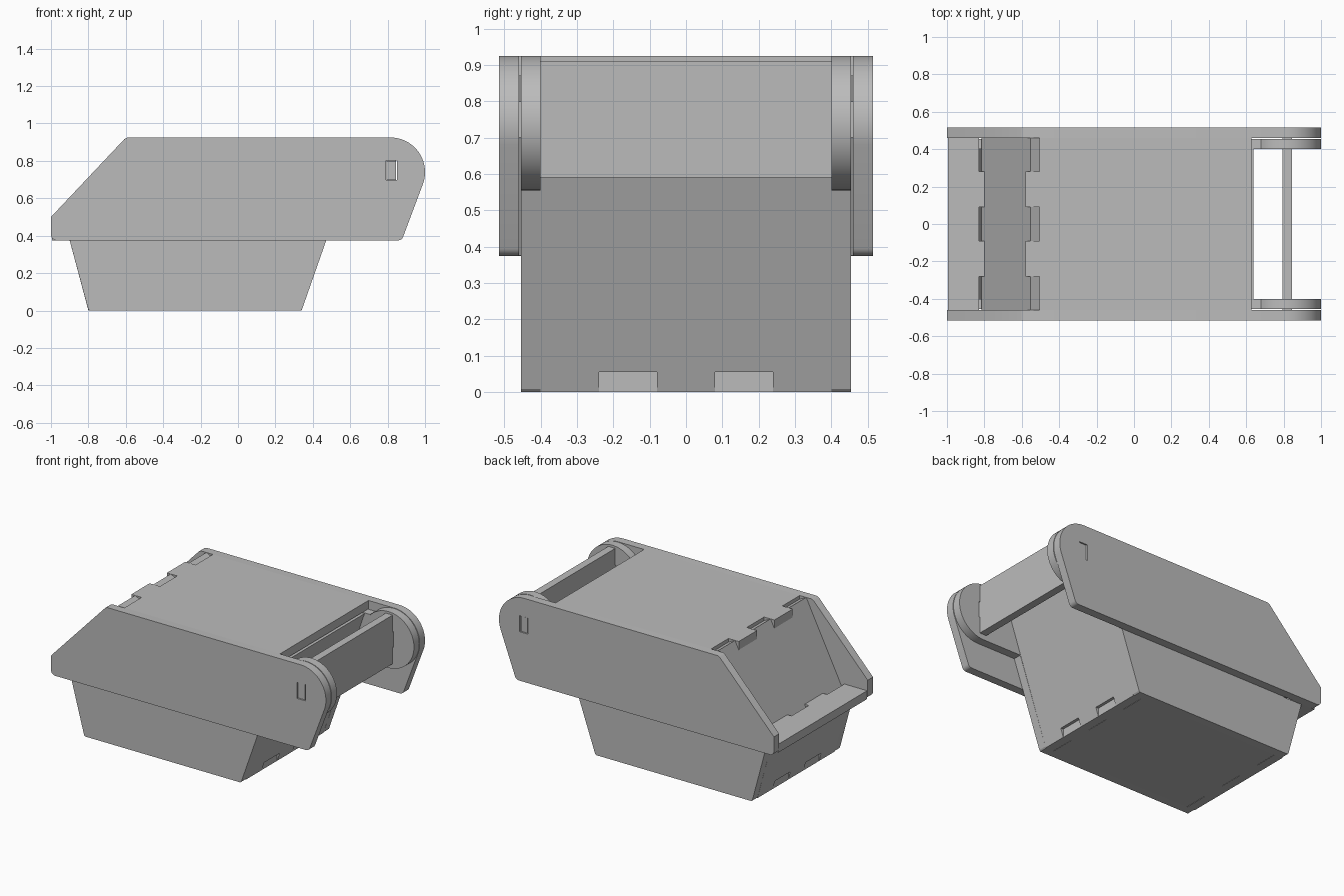
import bpy, bmesh
from math import cos, sin, radians
from mathutils import Vector

if "Cube" in bpy.data.objects:
    bpy.data.objects.remove(bpy.data.objects["Cube"], do_unlink=True)

T = 0.055            # sheet thickness
INNER, OUTER = 0.40, 0.46   # near faces of the two side layers

gray = bpy.data.materials.new("plain gray")
gray.use_nodes = True
color = (0.5, 0.5, 0.5, 1)
gray.diffuse_color = color
gray.node_tree.nodes["Principled BSDF"].inputs["Base Color"].default_value = color


def plate(name, outline, origin, u, v, w):
    """Sheet with a 2D outline in the u, v directions, extruded along w."""
    o, u, v, w = map(Vector, (origin, u, v, w))
    bm = bmesh.new()
    face = bm.faces.new([bm.verts.new(o + u * a + v * b) for a, b in outline])
    ext = bmesh.ops.extrude_face_region(bm, geom=[face])
    bmesh.ops.translate(bm, vec=w, verts=[e for e in ext["geom"] if isinstance(e, bmesh.types.BMVert)])
    bmesh.ops.recalc_face_normals(bm, faces=bm.faces)
    mesh = bpy.data.meshes.new(name)
    bm.to_mesh(mesh)
    bm.free()
    mesh.materials.append(gray)
    obj = bpy.data.objects.new(name, mesh)
    bpy.context.collection.objects.link(obj)
    return obj


def fingers(cuts, first, second):
    """Finger-joint edge that alternates between two depths."""
    pts = []
    for i, (a, b) in enumerate(zip(cuts, cuts[1:])):
        d = second if i % 2 else first
        pts += [(a, d), (b, d)]
    return pts


def arc(cx, cz, r, start, end, n=24):
    return [(cx + r * cos(radians(start + (end - start) * i / n)),
             cz + r * sin(radians(start + (end - start) * i / n))) for i in range(n + 1)]


def smooth(obj):
    bpy.ops.object.select_all(action="DESELECT")
    obj.select_set(True)
    bpy.context.view_layer.objects.active = obj
    bpy.ops.object.shade_smooth_by_angle(angle=radians(25))


def cut_slot(obj):
    """Slot for the handle tab."""
    cutter = plate("slot_cutter", [(0.79, 0.697), (0.85, 0.697), (0.85, 0.803), (0.79, 0.803)],
                   (0, -1, 0), (1, 0, 0), (0, 0, 1), (0, 2, 0))
    cutter.hide_render = True
    mod = obj.modifiers.new("slot", "BOOLEAN")
    mod.object, mod.operation, mod.solver = cutter, "DIFFERENCE", "EXACT"
    bpy.context.view_layer.objects.active = obj
    bpy.ops.object.modifier_apply(modifier=mod.name)
    bpy.data.objects.remove(cutter, do_unlink=True)


X, Y, Z = (1, 0, 0), (0, 1, 0), (0, 0, 1)

# Side panels, two layers at the front and back
outer_profile = ([(-1, 0.5), (-0.606, 0.918), (-0.59, 0.925)]
                 + arc(0.815, 0.74, 0.185, 90, -19)
                 + arc(0.855, 0.405, 0.03, -19, -90, 6)
                 + arc(-0.97, 0.405, 0.03, -90, -180, 6))
inner_profile = ([(-0.9, 0.375)] + arc(-0.79, 0.012, 0.012, 195, 270, 4)
                 + [(0.335, 0), (0.343, 0.008), (0.535, 0.555)]
                 + arc(0.815, 0.74, 0.185, -90, 137, 40)
                 + [(0.68, 0.87), (-0.518, 0.87), (-0.766, 0.375)])
for side, s in (("front", -1), ("back", 1)):
    for layer, profile, y in (("outer", outer_profile, OUTER), ("inner", inner_profile, INNER)):
        panel = plate(f"{side}_{layer}_side", profile, (0, s * y, 0), X, Z, (0, s * T, 0))
        cut_slot(panel)
        smooth(panel)

# Floor and sloping end walls, joined by fingers
low = [-0.4, -0.24, -0.08, 0.08, 0.24, 0.4]
plate("floor", fingers(low, 0.28, 0.34) + fingers(low, -0.74, -0.8)[::-1],
      (0, 0, 0), Y, X, (0, 0, T))
for name, x, slope, top, depth in (("handle_end_wall", 0.34, 0.347, 0.865, -0.058),
                                   ("scoop_end_wall", -0.8, -0.267, 0.375, 0.058)):
    plate(name, fingers(low, 0, T) + [(0.4, top), (-0.4, top)],
          (x, 0, 0), Y, (slope, 0, 1), (depth, 0, 0))

# Scoop panel, lid and shelf, joined by fingers
high = [-0.46, -0.28, -0.09, 0.09, 0.28, 0.46]
plate("scoop_panel", fingers(high, 0.40, 0.43) + fingers(high, 0.925, 0.87)[::-1],
      (-1.015, 0, 0), Y, (0.5, 0, 1), (0.049, 0, -0.0246))
plate("lid", fingers(high, -0.505, -0.58) + [(0.46, 0.627), (-0.46, 0.627)],
      (0, 0, 0.87), Y, X, (0, 0, T))
plate("shelf", fingers(high, -0.83, -0.80) + [(0.46, -0.995), (-0.46, -0.995)],
      (0, 0, 0.375), Y, X, (0, 0, T))

# Handle with a tab at each end
handle = [(-0.4, 0.59), (0.4, 0.59), (0.4, 0.7), (0.51, 0.7), (0.51, 0.8), (0.4, 0.8),
          (0.4, 0.91), (-0.4, 0.91), (-0.4, 0.8), (-0.51, 0.8), (-0.51, 0.7), (-0.4, 0.7)]
plate("handle", handle, (0.795, 0, 0), Y, Z, (0.05, 0, 0))
